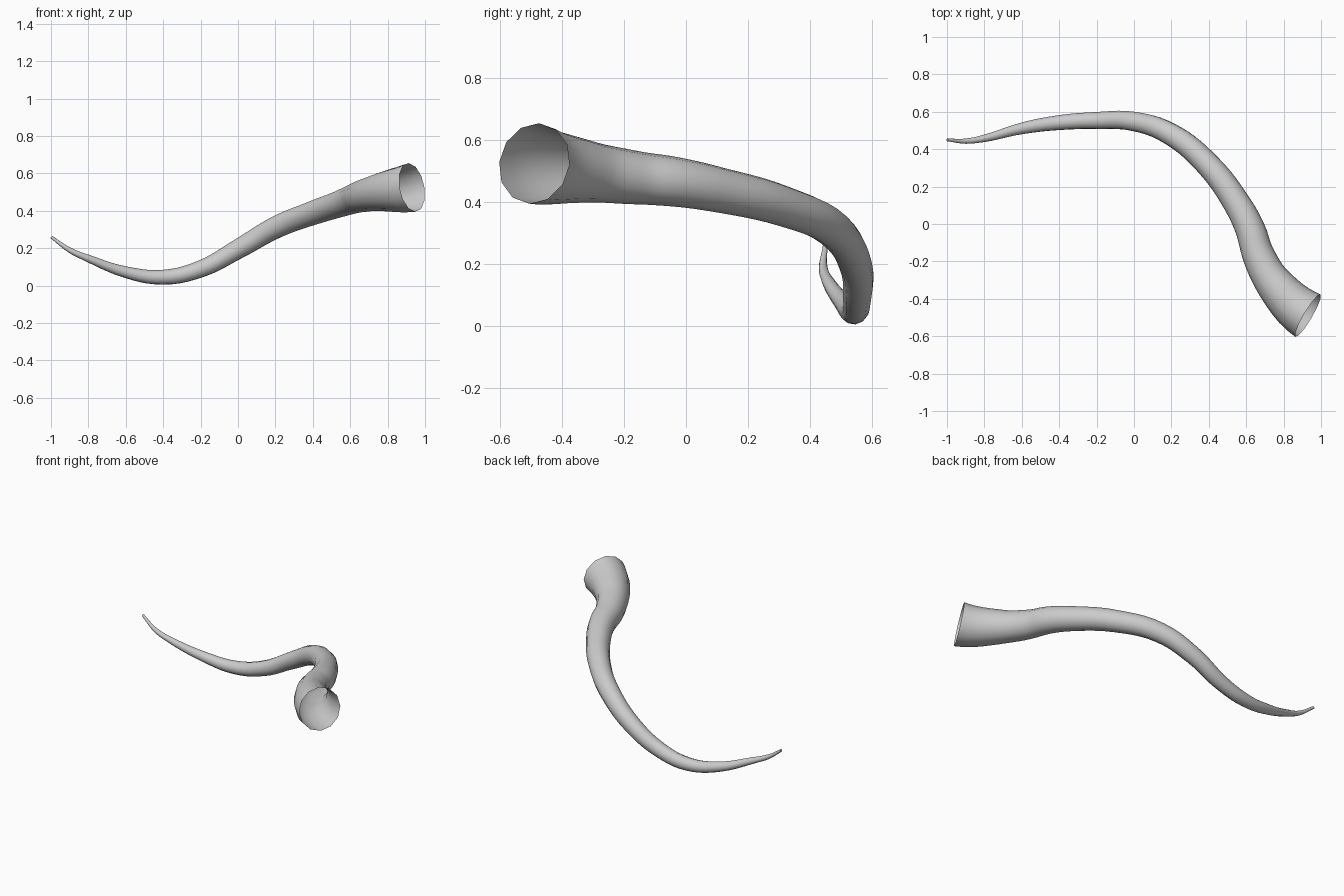
import bpy
from mathutils import Vector

if "Cube" in bpy.data.objects:
    bpy.data.objects.remove(bpy.data.objects["Cube"])

# Centre line of the horn from tip to mouth: x, y, z, radius
path = [
    (-0.998, 0.450, 0.260, 0.008),
    (-0.90, 0.443, 0.190, 0.014),
    (-0.80, 0.458, 0.145, 0.020),
    (-0.60, 0.511, 0.072, 0.031),
    (-0.40, 0.542, 0.045, 0.040),
    (-0.20, 0.553, 0.089, 0.046),
    (0.00, 0.548, 0.195, 0.053),
    (0.20, 0.478, 0.310, 0.060),
    (0.40, 0.312, 0.388, 0.066),
    (0.55, 0.110, 0.439, 0.073),
    (0.622, -0.03, 0.465, 0.080),
    (0.667, -0.17, 0.480, 0.087),
    (0.755, -0.325, 0.500, 0.102),
    (0.93, -0.490, 0.525, 0.132),
]

curve = bpy.data.curves.new("horn", 'CURVE')
curve.dimensions = '3D'
curve.resolution_u = 5
curve.bevel_depth = 1.0
curve.bevel_resolution = 4          # twelve sides
curve.use_fill_caps = False         # open mouth
spline = curve.splines.new('BEZIER')
spline.radius_interpolation = 'CARDINAL'
spline.bezier_points.add(len(path) - 1)
for p, (x, y, z, r) in zip(spline.bezier_points, path):
    p.co = (x, y, z)
    p.radius = r
    p.handle_left_type = p.handle_right_type = 'AUTO'

# Aim the mouth outward
mouth = spline.bezier_points[-1]
aim = Vector((0.845, -0.50, 0.17)).normalized()
mouth.handle_left_type = mouth.handle_right_type = 'FREE'
mouth.handle_left = mouth.co - aim * 0.08
mouth.handle_right = mouth.co + aim * 0.08

# Turn the swept curve into a smooth mesh
horn = bpy.data.objects.new("horn", curve)
bpy.context.collection.objects.link(horn)
bpy.context.view_layer.objects.active = horn
horn.select_set(True)
bpy.ops.object.convert(target='MESH')
bpy.ops.object.shade_smooth()
